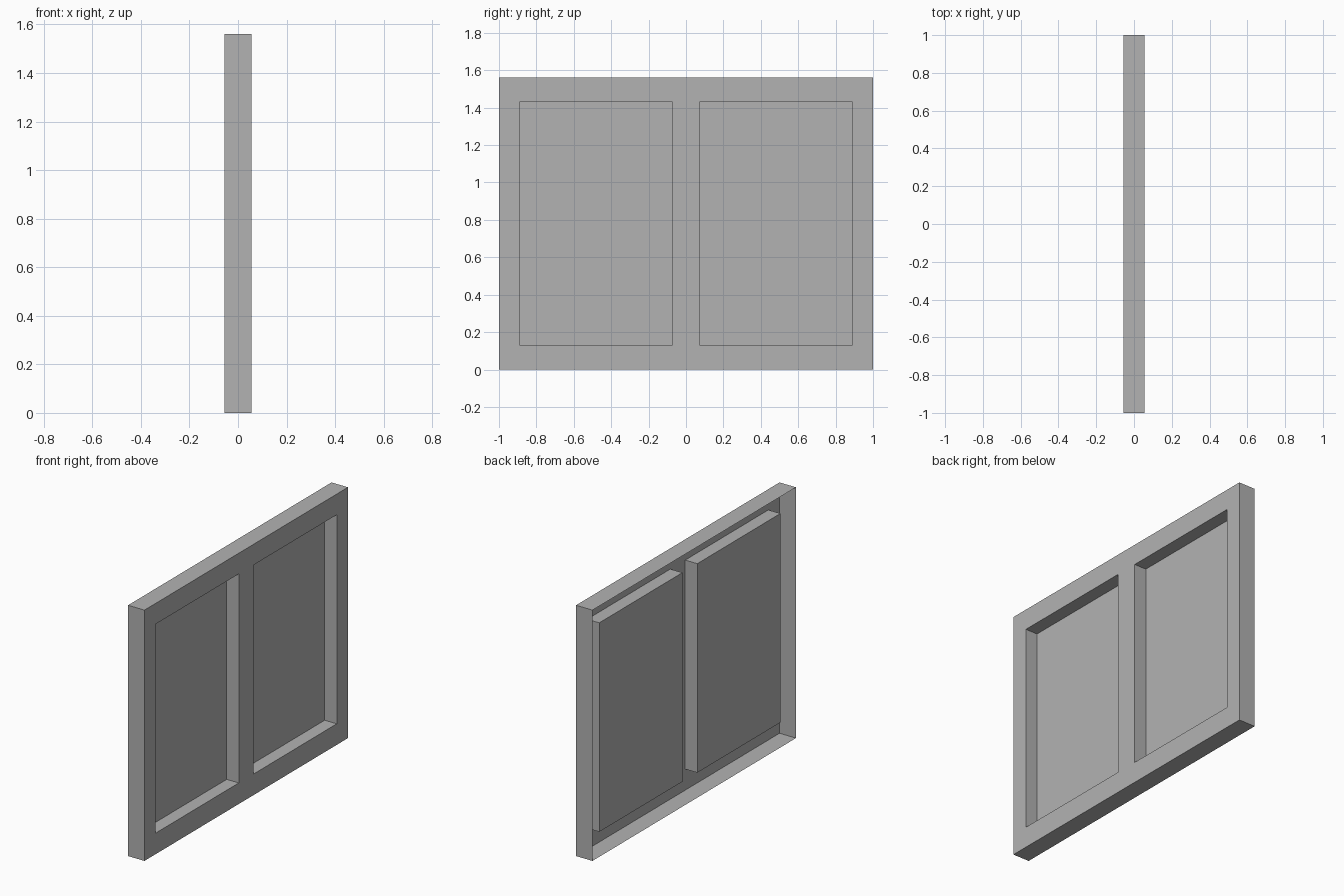
import bpy, bmesh

cube = bpy.data.objects.get("Cube")
if cube:
    bpy.data.objects.remove(cube, do_unlink=True)

FRONT_X = 0.0565      # outer face of the frame
DEPTH = 0.113         # depth of the outer rim
RECESS = 0.083        # depth of the two panels
Y_LINES = [-1, -0.89, -0.073, 0.073, 0.89, 1]
Z_LINES = [0, 0.131, 1.431, 1.56]

grey = bpy.data.materials.new("plain_grey")
grey.use_nodes = True
colour = (0.448, 0.448, 0.448, 1)
grey.diffuse_color = colour
grey.node_tree.nodes["Principled BSDF"].inputs["Base Color"].default_value = colour

bm = bmesh.new()

# Flat frame face, leaving the two panel openings free
grid = [[bm.verts.new((FRONT_X, y, z)) for z in Z_LINES] for y in Y_LINES]
for i in range(len(Y_LINES) - 1):
    for j in range(len(Z_LINES) - 1):
        if j == 1 and i in (1, 3):
            continue
        bm.faces.new((grid[i][j], grid[i + 1][j], grid[i + 1][j + 1], grid[i][j + 1]))

# Thin rim walls and recess walls, drawn back from every open edge
edges = [e for e in bm.edges if e.is_boundary]
walls = bmesh.ops.extrude_edge_only(bm, edges=edges)["geom"]
back_verts = [g for g in walls if isinstance(g, bmesh.types.BMVert)]
recess_verts = set()
for v in back_verts:
    outer = abs(v.co.y) > 0.99 or v.co.z < 0.01 or v.co.z > 1.55
    v.co.x -= DEPTH if outer else RECESS
    if not outer:
        recess_verts.add(v)

# Sunken panels close the recesses; the back of the rim stays open
panel_edges = [e for e in bm.edges if all(v in recess_verts for v in e.verts)]
bmesh.ops.holes_fill(bm, edges=panel_edges, sides=4)

# Turn the shell outward
bmesh.ops.recalc_face_normals(bm, faces=bm.faces[:])
bm.normal_update()
bm.faces.ensure_lookup_table()
if bm.faces[0].normal.x < 0:
    bmesh.ops.reverse_faces(bm, faces=bm.faces[:])

mesh = bpy.data.meshes.new("double_panel_frame")
bm.to_mesh(mesh)
bm.free()
mesh.materials.append(grey)
frame = bpy.data.objects.new("double_panel_frame", mesh)
bpy.context.collection.objects.link(frame)
